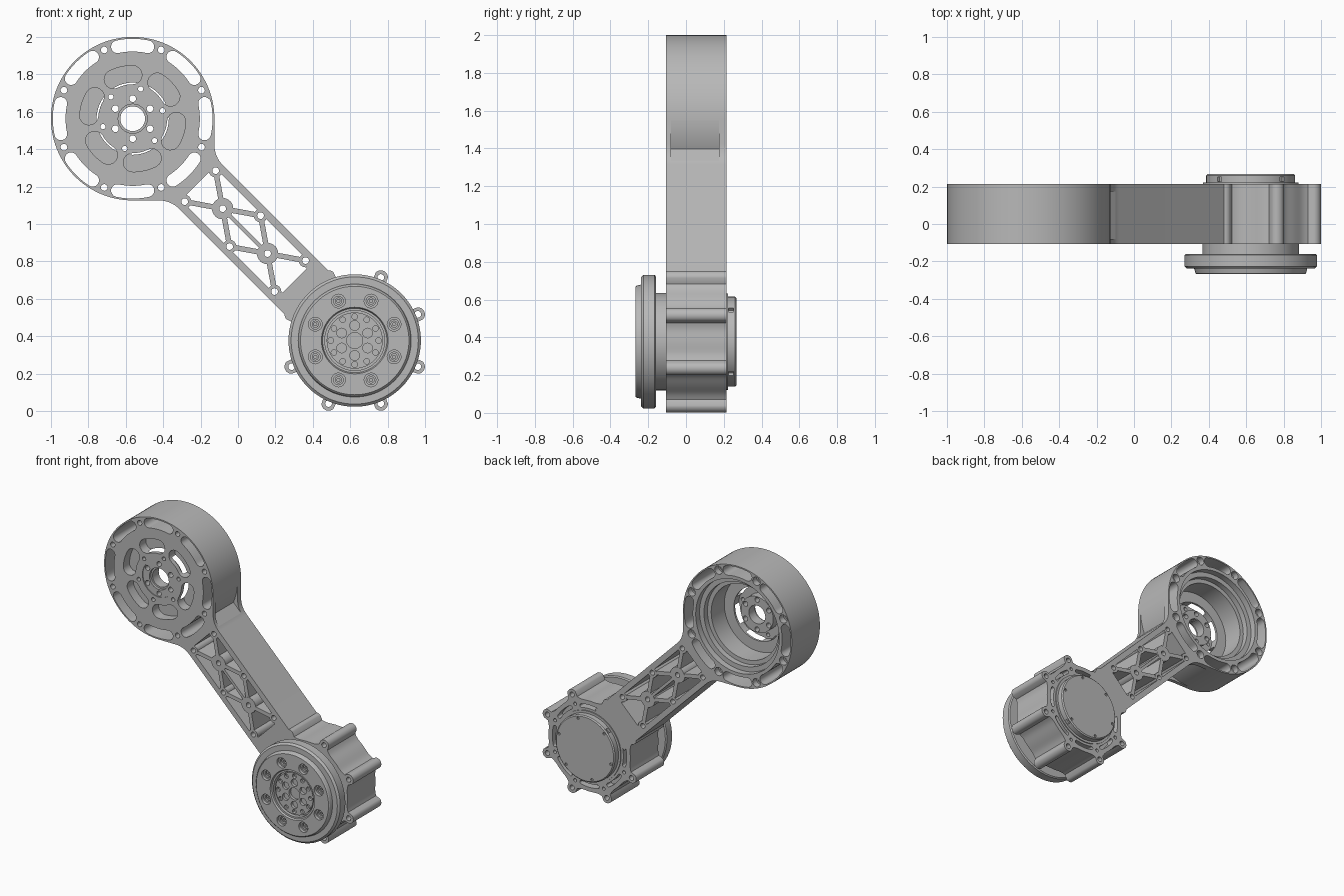
import bpy, bmesh, math
from mathutils import Vector

if "Cube" in bpy.data.objects:
    bpy.data.objects.remove(bpy.data.objects["Cube"], do_unlink=True)

grey = bpy.data.materials.new("machined grey")
grey.use_nodes = True
grey.diffuse_color = (0.48, 0.48, 0.48, 1)
grey.node_tree.nodes["Principled BSDF"].inputs["Base Color"].default_value = (0.48, 0.48, 0.48, 1)

DISC = (-0.563, 1.563)      # upper housing centre (x, z)
MOTOR = (0.624, 0.377)      # lower motor centre
FRONT, BACK = -0.106, 0.215
H = math.sqrt(0.5)


def along(t, s):
    """Arm coordinates (distance from the disc, sideways) to x, z."""
    return DISC[0] + (t + s) * H, DISC[1] + (s - t) * H


def polar(c, r, deg):
    a = math.radians(deg)
    return c[0] + r * math.cos(a), c[1] + r * math.sin(a)


def arc(c, r, a0, a1, n):
    return [polar(c, r, a0 + (a1 - a0) * i / n) for i in range(n + 1)]


def circle(c, r, n=24):
    return arc(c, r, 0, 360, n)[:-1]


def ring(c, r, hole, start, count, n=16):
    return [circle(polar(c, r, start + 360 * i / count), hole, n) for i in range(count)]


def slot(c, r, half, mid, spread):
    """Curved slot with rounded ends."""
    a, b = mid - spread, mid + spread
    return (arc(c, r + half, a, b, 10) + arc(polar(c, r, b), half, b, b + 180, 8)[1:-1]
            + arc(c, r - half, b, a, 10) + arc(polar(c, r, a), half, a + 180, a + 360, 8)[1:-1])


def slots(c, r, half, start, count, spread):
    return [slot(c, r, half, start + 360 * i / count, spread) for i in range(count)]


def finish(name, bm):
    bmesh.ops.recalc_face_normals(bm, faces=bm.faces[:])
    me = bpy.data.meshes.new(name)
    bm.to_mesh(me)
    bm.free()
    me.materials.append(grey)
    ob = bpy.data.objects.new(name, me)
    bpy.context.scene.collection.objects.link(ob)
    return ob


def prism(name, outlines, y0, y1):
    """Extrude one or more x-z outlines from y0 to y1."""
    bm = bmesh.new()
    for pts in outlines:
        lo = [bm.verts.new((x, y0, z)) for x, z in pts]
        hi = [bm.verts.new((x, y1, z)) for x, z in pts]
        bm.faces.new(lo)
        bm.faces.new(hi[::-1])
        for i in range(len(pts)):
            j = (i + 1) % len(pts)
            bm.faces.new((lo[i], hi[i], hi[j], lo[j]))
    return finish(name, bm)


def lathe(name, c, profile, n=64):
    """Spin an (r, y) profile around the y axis through c."""
    bm = bmesh.new()
    vs = [bm.verts.new((c[0] + r, y, c[1])) for r, y in profile]
    es = [bm.edges.new(p) for p in zip(vs, vs[1:])]
    bmesh.ops.spin(bm, geom=vs + es, cent=(c[0], 0, c[1]), axis=(0, 1, 0),
                   angle=math.tau, steps=n, use_duplicate=False)
    bmesh.ops.remove_doubles(bm, verts=bm.verts[:], dist=1e-5)
    return finish(name, bm)


def cut(ob, cutter):
    mod = ob.modifiers.new("cut", 'BOOLEAN')
    mod.operation, mod.solver, mod.object = 'DIFFERENCE', 'EXACT', cutter
    bpy.context.view_layer.update()
    deps = bpy.context.evaluated_depsgraph_get()
    me = bpy.data.meshes.new_from_object(ob.evaluated_get(deps))
    ob.modifiers.clear()
    ob.data = me
    bpy.data.objects.remove(cutter, do_unlink=True)


def drill(ob, outlines, y0, y1):
    cut(ob, prism("cutter", outlines, y0, y1))


# Frame: round housing with straight shoulders curving into the arm
R, W, K = 0.437, 0.165, 0.14
F = (R - K - W / H) / (math.sqrt(2) - 1)
x, z = DISC
outline = arc(DISC, R, 0, 270, 80)
outline += arc((x + K, z - R - F), F, 90, 45, 8) + [along(1.45, -W), along(1.45, W)]
outline += arc((x + R + F, z - K), F, 225, 180, 8)
frame = prism("arm_frame", [outline], FRONT, BACK)

# Shoulder reliefs between the front and back lips
reliefs = []
for side in (-1, 1):
    edge = arc(DISC, R, -45 + side * 43, -45 + side * 22.6, 12)
    reliefs.append(edge + [along(.49, side * (W + .002)), along(.49, side * (W + .15))])
drill(frame, reliefs, -.08, .175)

# Stepped cavity open at the back, leaving a central hub
cut(frame, lathe("cutter", DISC, [(0, .3), (.335, .3), (.335, .17), (.3, .17), (.3, .13),
    (.27, .13), (.27, -.02), (.193, -.02), (.193, -.075), (.13, -.075), (.13, -.01), (0, -.01)]))
# Rim slots, rim bolt holes, hub holes and the arm window
window = [along(.49, -.09), along(.525, -.126), along(1.19, -.126), along(1.225, -.09),
          along(1.225, .09), along(1.19, .126), along(.525, .126), along(.49, .09)]
drill(frame, slots(DISC, .393, .034, 0, 8, 12) + ring(DISC, .398, .018, 22.5, 8)
      + ring(DISC, .107, .018, 30, 6) + ring(DISC, .165, .014, 15, 6)
      + [circle(DISC, .066, 32), window], -.5, .5)
# Front pockets, hub recess and back counterbores
drill(frame, slots(DISC, .234, .05, 43, 6, 13), -.5, -.035)
drill(frame, [circle(DISC, .13, 40)], -.5, FRONT + .006)
drill(frame, [circle(DISC, .078, 32)], -.5, FRONT + .025)
drill(frame, ring(DISC, .398, .03, 22.5, 8), .17, .5)


# Truss inside the arm: hubs, corner bosses and diagonal struts
def strut(a, b, w=0.014):
    a, b = Vector(along(*a)), Vector(along(*b))
    d = (b - a).normalized()
    n = Vector((-d.y, d.x)) * w
    return [tuple(p) for p in (a + n, b + n, b - n, a - n)]


HUBS, ROWS, SIDE = (0.68, 1.02), (0.51, 0.85, 1.19), 0.117
corners = [(t, s) for t in ROWS for s in (-SIDE, SIDE)]
bars = []
for hub in HUBS:
    for c in corners:
        if abs(c[0] - hub) < 0.2:
            d = Vector((c[0] - hub, c[1])).normalized() * 0.04
            bars.append(strut((hub + d.x, d.y), (c[0] - d.x * .6, c[1] - d.y * .6)))
bars.append(strut((HUBS[0] + .04, 0), (HUBS[1] - .04, 0), .01))
prism("arm_struts", bars, FRONT + .001, BACK - .001)
for name, points, r in (("truss_hub", [(t, 0) for t in HUBS], .057),
                        ("truss_boss", corners, .036)):
    ob = prism(name, [circle(along(*p), r) for p in points], FRONT, BACK)
    drill(ob, [circle(along(*p), .018, 16) for p in points], -.5, .5)

# Boss bolt holes continue through the rails
drill(frame, [circle(along(*p), .018, 16) for p in corners], -.5, .5)

# Motor housing with eight rounded lugs blended into the wall
LUG, TIP = 0.365, 0.038
lugs = []
for i in range(480):
    a = i * 0.75
    d = (a % 45) - 22.5
    wall = .328 + .035 * math.exp(-(d / 8) ** 2)
    off = LUG * math.sin(math.radians(d))
    if abs(off) < TIP:
        wall = max(wall, LUG * math.cos(math.radians(d)) + math.sqrt(TIP ** 2 - off ** 2))
    lugs.append(polar(MOTOR, wall, a))
housing = prism("motor_housing", [lugs], FRONT, BACK)
drill(housing, ring(MOTOR, LUG, .018, 22.5, 8), -.5, .5)
drill(housing, slots(MOTOR, .285, .013, 0, 8, 13), .16, .5)
drill(housing, ring(MOTOR, .3, .012, 22.5, 8), .16, .5)

# Back cover with rim notches
cover = lathe("motor_back_cover", MOTOR, [(0, .2), (.255, .2), (.255, .222), (.238, .222),
    (.238, .26), (.23, .267), (0, .267)])
drill(cover, ring(MOTOR, .235, .022, 45, 4, 4), .226, .252)
drill(cover, ring(MOTOR, .215, .01, 15, 6, 10), .255, .3)

# Output flange on the front
flange = lathe("output_flange", MOTOR, [(0, -.1), (.258, -.1), (.258, -.16), (.346, -.16),
    (.354, -.167), (.354, -.226), (.34, -.239), (.302, -.239), (.296, -.262), (.29, -.268),
    (.178, -.268), (.172, -.256), (.16, -.256), (.16, -.215), (0, -.215)], 80)
drill(flange, ring(MOTOR, .228, .037, 22.5, 8), -.5, -.245)
drill(flange, ring(MOTOR, .228, .026, 22.5, 8), -.5, -.225)
bolts = prism("flange_bolts", ring(MOTOR, .228, .019, 22.5, 8), -.24, -.22)
drill(bolts, ring(MOTOR, .228, .009, 22.5, 8, 6), -.5, -.23)

# Gear hub recessed in the flange
gear = prism("output_hub", [circle(MOTOR, .15, 48)], -.246, -.2)
drill(gear, ring(MOTOR, .128, .015, 0, 12, 12) + ring(MOTOR, .08, .026, 30, 6)
      + [circle(MOTOR, .043)], -.5, -.226)

# Smooth round surfaces, keep machined edges sharp
for ob in bpy.context.scene.objects:
    ob.select_set(ob.type == 'MESH')
bpy.context.view_layer.objects.active = frame
bpy.ops.object.shade_smooth_by_angle(angle=math.radians(30))
